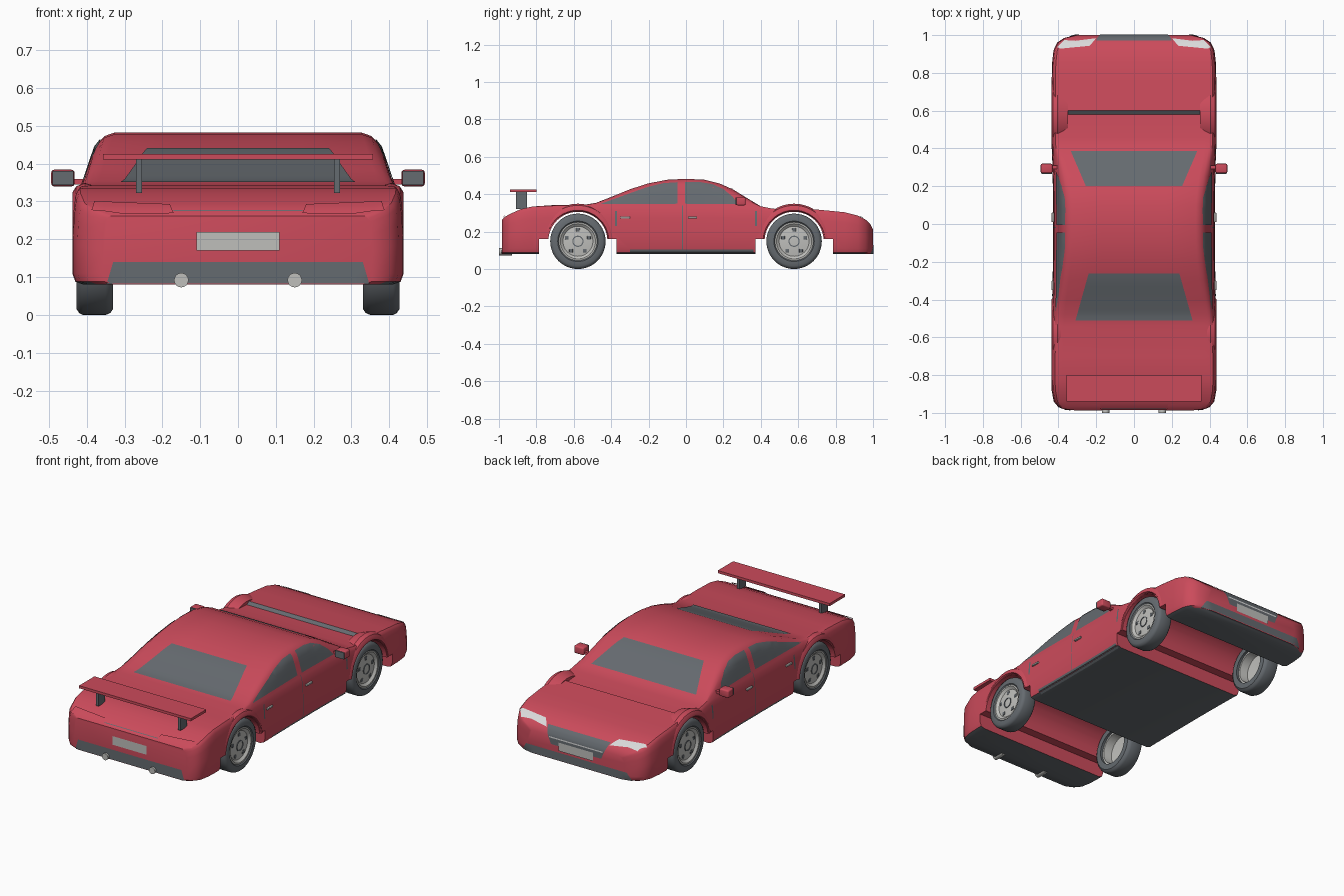
import bpy, bmesh, math
from mathutils import Vector, Matrix
from mathutils.bvhtree import BVHTree

if "Cube" in bpy.data.objects:
    bpy.data.objects.remove(bpy.data.objects["Cube"])


def material(name, r, g, b):
    m = bpy.data.materials.new(name)
    m.use_nodes = True
    m.diffuse_color = (r, g, b, 1)
    m.node_tree.nodes["Principled BSDF"].inputs["Base Color"].default_value = (r, g, b, 1)
    return m


RED = material("red paint", 0.6, 0.07, 0.105)
DARK = material("dark grey", 0.13, 0.145, 0.16)
SILVER = material("silver", 0.52, 0.52, 0.5)
WHITE = material("lamp white", 0.7, 0.7, 0.7)


def finish(bm, name, mats, angle=35):
    mesh = bpy.data.meshes.new(name)
    bm.to_mesh(mesh)
    bm.free()
    ob = bpy.data.objects.new(name, mesh)
    bpy.context.collection.objects.link(ob)
    for m in mats:
        mesh.materials.append(m)
    smooth(ob, angle)
    return ob


def smooth(ob, angle=35):
    bpy.ops.object.select_all(action='DESELECT')
    ob.select_set(True)
    bpy.context.view_layer.objects.active = ob
    bpy.ops.object.shade_smooth_by_angle(angle=math.radians(angle))


def box(name, mat, center, size, bevel=0):
    bm = bmesh.new()
    bmesh.ops.create_cube(bm, size=1)
    bmesh.ops.scale(bm, vec=size, verts=bm.verts)
    if bevel:
        bmesh.ops.bevel(bm, geom=bm.edges[:], offset=bevel, segments=3, affect='EDGES', profile=0.5)
    bmesh.ops.translate(bm, vec=center, verts=bm.verts)
    return finish(bm, name, [mat])


def cylinder(name, mat, center, radius, depth, axis, sides=32):
    bm = bmesh.new()
    bmesh.ops.create_cone(bm, cap_ends=True, segments=sides, radius1=radius, radius2=radius, depth=depth)
    turn = Matrix.Rotation(math.pi / 2, 4, 'Y' if axis == 'x' else 'X')
    bmesh.ops.transform(bm, matrix=Matrix.Translation(center) @ turn, verts=bm.verts)
    return finish(bm, name, [mat])


def lathe(name, mat, profile, center, side, start=0, sweep=2 * math.pi, steps=48, closed=True):
    """Turn an (x, radius) profile about an axle parallel to x."""
    bm = bmesh.new()
    full = sweep > 6.28
    rings = []
    for i in range(steps if full else steps + 1):
        a = start + sweep * i / steps
        rings.append([bm.verts.new((side * x, center[0] + r * math.cos(a), center[1] + r * math.sin(a)))
                      for x, r in profile])
    n = len(profile)
    for i in range(steps):
        p, q = rings[i], rings[(i + 1) % len(rings)]
        for k in range(n if closed else n - 1):
            bm.faces.new((p[k], p[(k + 1) % n], q[(k + 1) % n], q[k]))
    if not full:
        bm.faces.new(rings[0])
        bm.faces.new(rings[-1])
    bmesh.ops.recalc_face_normals(bm, faces=bm.faces)
    return finish(bm, name, [mat])


# Body shell: stations of (y, top height, half width), tail to nose
FLOOR, BELT = 0.08, 0.335
STATIONS = [
    (-.985, .262, .36), (-.97, .278, .4), (-.94, .295, .425), (-.88, .321, .436), (-.82, .334, .438),
    (-.7, .342, .438), (-.54, .344, .436), (-.48, .354, .434), (-.4, .385, .432), (-.3, .426, .43),
    (-.2, .458, .429), (-.1, .477, .428), (0, .482, .428), (.1, .477, .428), (.18, .457, .429),
    (.25, .426, .43), (.33, .377, .432), (.4, .335, .434), (.46, .323, .435), (.58, .314, .436),
    (.6, .327, .436), (.75, .313, .436), (.85, .303, .434), (.92, .285, .426), (.96, .264, .407),
    (.985, .242, .37), (1, .212, .31)]


def section(top, w):
    b = min(top, BELT)
    h, d = top - b, b - FLOOR
    half = [(w - .03, FLOOR), (w - .008, FLOOR + .008), (w, FLOOR + .03), (w, FLOOR + .5 * d),
            (w - .003, FLOOR + .75 * d), (w - .008, FLOOR + .92 * d), (w - .014, b - .006),
            (w - .02 - .12 * h, b + .5 * h), (w - .026 - .18 * h, b + .78 * h),
            (w - .04 - .24 * h, b + .94 * h), (w - .06 - .28 * h, top), (w * .4, top)]
    return half + [(-x, z) for x, z in reversed(half)]


bm = bmesh.new()
rings = [[bm.verts.new((x, y, z)) for x, z in section(t, w)] for y, t, w in STATIONS]
for p, q in zip(rings, rings[1:]):
    for k in range(len(p)):
        j = (k + 1) % len(p)
        bm.faces.new((p[k], p[j], q[j], q[k]))
bm.faces.new(rings[0])
bm.faces.new(rings[-1])
bmesh.ops.recalc_face_normals(bm, faces=bm.faces)
for f in bm.faces:
    c = f.calc_center_median()
    underside = f.normal.z < -0.9
    hood_gap = 0.58 < c.y < 0.6 and c.z > 0.31
    f.material_index = 1 if underside or hood_gap else 0
shell = BVHTree.FromBMesh(bm)
body = finish(bm, "body", [RED, DARK])

# Wheel wells cut right across the body
AXLE_Y, AXLE_Z = 0.578, 0.148
cutters = []
for s in (-1, 1):
    cutters.append(cylinder("well_cutter", RED, (0, s * AXLE_Y, AXLE_Z), .158, 1.2, 'x', 48))
    cutters.append(box("notch_cutter", RED, (0, s * AXLE_Y, .06), (1.2, .415, .2)))
for c in cutters:
    c.hide_render = True
    mod = body.modifiers.new("well", 'BOOLEAN')
    mod.operation, mod.solver, mod.object = 'DIFFERENCE', 'EXACT', c
cut_mesh = bpy.data.meshes.new_from_object(body.evaluated_get(bpy.context.evaluated_depsgraph_get()))
body.modifiers.clear()
body.data = cut_mesh
for c in cutters:
    bpy.data.objects.remove(c)
smooth(body)


def decal(name, mat, outline, axis, side=1, lift=.003, step=.02):
    """Lay a thin sheet with the given outline onto the body shell."""
    bm = bmesh.new()
    place = {'x': lambda a, b: (side * 2, a, b), 'y': lambda a, b: (a, side * 2, b),
             'z': lambda a, b: (a, b, 2)}[axis]
    ray = Vector({'x': (-side, 0, 0), 'y': (0, -side, 0), 'z': (0, 0, -1)}[axis])
    bm.faces.new([bm.verts.new(place(a, b)) for a, b in outline])
    for i in range(3):
        if ray[i]:
            continue
        lo, hi = min(v.co[i] for v in bm.verts), max(v.co[i] for v in bm.verts)
        normal = Vector((i == 0, i == 1, i == 2))
        for k in range(1, math.ceil((hi - lo) / step)):
            bmesh.ops.bisect_plane(bm, geom=bm.verts[:] + bm.edges[:] + bm.faces[:],
                                   plane_co=normal * (lo + k * step), plane_no=normal)
    missed = []
    for v in bm.verts:
        hit, n, _, _ = shell.ray_cast(v.co, ray)
        if hit is None:
            missed.append(v)
        else:
            v.co = hit + n * lift
    bmesh.ops.delete(bm, geom=missed, context='VERTS')
    bm.normal_update()
    for f in bm.faces:
        if f.normal.dot(ray) > 0:
            f.normal_flip()
    return finish(bm, name, [mat])


def rect(a0, a1, b0, b1):
    return [(a0, b0), (a1, b0), (a1, b1), (a0, b1)]


def trapezoid(low, low_at, high, high_at):
    return [(-low, low_at), (low, low_at), (high, high_at), (-high, high_at)]


# Glass
decal("windscreen", DARK, trapezoid(.335, .385, .255, .2), 'z')
decal("rear_window", DARK, trapezoid(.31, -.51, .24, -.26), 'z')
REAR_GLASS = [(-.46, .345), (-.045, .348), (-.045, .462), (-.12, .457), (-.2, .438), (-.3, .404)]
FRONT_GLASS = [(-.005, .348), (.28, .345), (.25, .385), (.2, .425), (.14, .452), (.08, .462), (-.005, .462)]

for s, label in ((1, "left"), (-1, "right")):
    # Side panels
    decal(label + "_rear_side_window", DARK, REAR_GLASS, 'x', s)
    decal(label + "_front_side_window", DARK, FRONT_GLASS, 'x', s)
    decal(label + "_door_seam", DARK, rect(-.021, -.017, .1, .34), 'x', s, .002)
    decal(label + "_sill", DARK, rect(-.3, .36, .083, .104), 'x', s, step=.01)
    for y in (-.375, .375):
        decal(label + "_vent", DARK, rect(y - .005, y + .005, .23, .31), 'x', s)
    for y in (-.325, .035):
        box(label + "_door_handle", SILVER, (s * .43, y, .275), (.012, .05, .01), .002)
    # Lamps and mirrors
    lamp = [(.2, .982), (.235, .942), (.39, .927), (.405, .935), (.37, .972), (.31, .968)]
    decal(label + "_headlight", WHITE, [(s * x, y) for x, y in lamp], 'z', step=.01)
    tail = [(.17, .265), (.3, .263), (.385, .275), (.38, .296), (.18, .288)]
    decal(label + "_tail_light", RED, [(s * x, z) for x, z in tail], 'y', -1, .006, .01)
    box(label + "_mirror", RED, (s * .463, .294, .362), (.062, .05, .044), .008)
    box(label + "_mirror_glass", DARK, (s * .463, .267, .362), (.056, .006, .038))
    box(label + "_mirror_arm", RED, (s * .425, .3, .352), (.05, .02, .014))
    # Spoiler posts and exhausts
    box(label + "_spoiler_post", DARK, (s * .262, -.88, .367), (.016, .06, .09))
    cylinder(label + "_exhaust", SILVER, (s * .15, -.965, .092), .019, .07, 'y', 24)

    for y, place in ((AXLE_Y, "front"), (-AXLE_Y, "rear")):
        # Wheels and arches
        name = label + "_" + place
        at = (y, AXLE_Z)
        lathe(name + "_tyre", DARK, [(.33, .1), (.33, .132), (.338, .143), (.35, .148), (.41, .148),
                                     (.42, .143), (.427, .132), (.427, .108), (.42, .1)], at, s)
        lathe(name + "_rim", SILVER, [(.345, .102), (.345, .09), (.395, .085), (.4, .0005), (.416, .0005),
                                      (.416, .035), (.41, .08), (.422, .094), (.422, .102)], at, s)
        lathe(name + "_hub_ring", DARK, [(.41, .024), (.41, .03), (.419, .03), (.419, .024)], at, s)
        for k in range(5):
            a = math.pi / 2 + k * math.tau / 5
            box(name + "_rim_hole", DARK, (s * .411, y + .062 * math.cos(a), AXLE_Z + .062 * math.sin(a)),
                (.008, .02, .02), .003)
        lathe(name + "_arch", RED, [(.35, .16), (.428, .16), (.438, .166), (.438, .176), (.428, .192),
                                    (.405, .201), (.35, .185)], at, s, .07, math.pi - .14, 32)

# Tail details
decal("rear_valance", DARK, trapezoid(.347, .083, .33, .14), 'y', -1)
decal("rear_plate", SILVER, rect(-.11, .11, .17, .22), 'y', -1, .005)
decal("boot_seam", DARK, rect(-.17, .17, .273, .276), 'y', -1, .002)
box("spoiler_wing", RED, (0, -.87, .418), (.714, .14, .015))

# Nose details
decal("grille", DARK, trapezoid(.16, .165, .2, .256), 'y', 1, step=.01)
decal("grille_bar", WHITE, rect(-.17, .17, .203, .21), 'y', 1, .006)
decal("front_plate", SILVER, rect(-.11, .11, .14, .188), 'y', 1, .006)
decal("lower_intake", DARK, trapezoid(.35, .083, .32, .128), 'y', 1)
